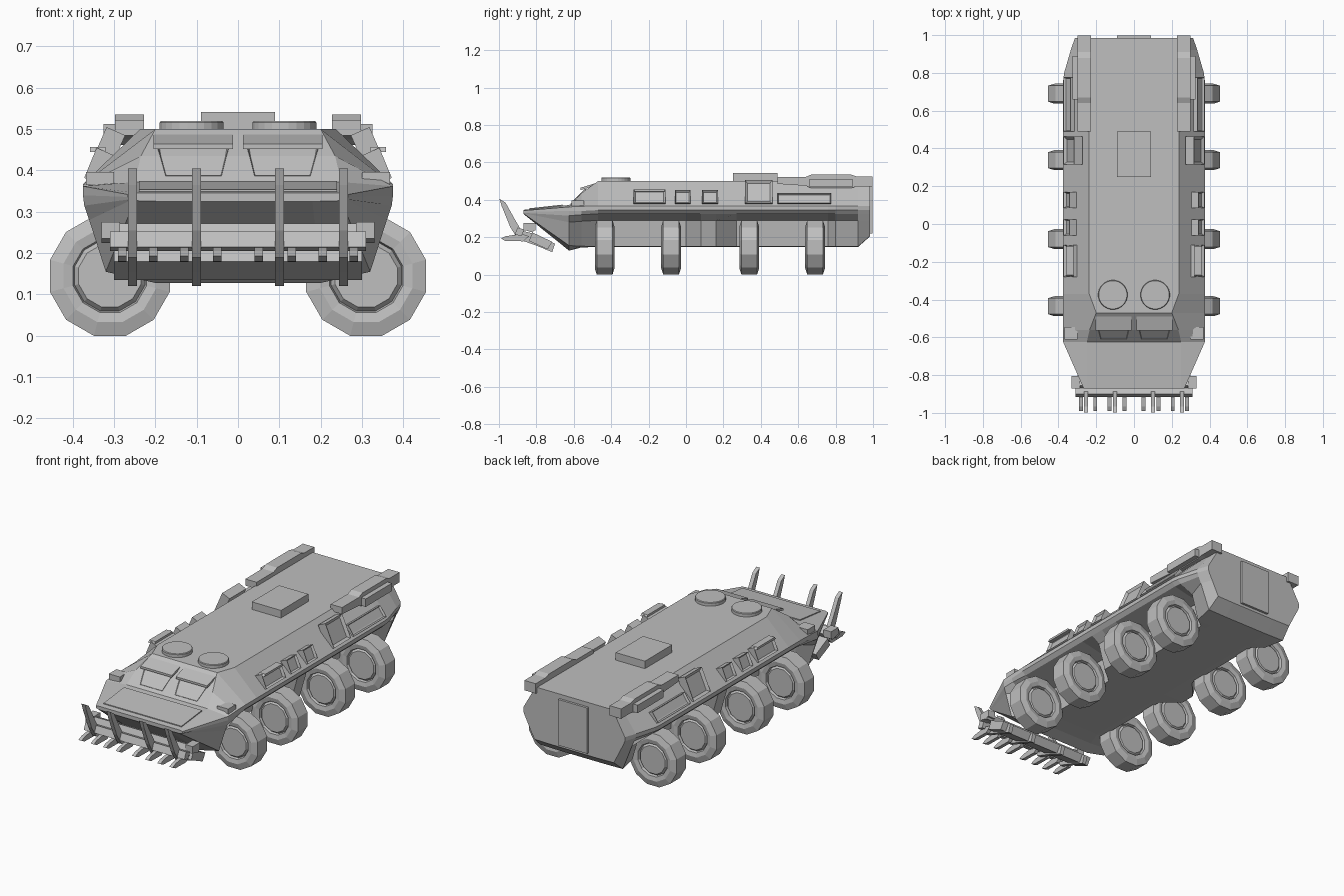
import bpy, bmesh, math
from mathutils import Vector

cube = bpy.data.objects.get("Cube")
if cube:
    bpy.data.objects.remove(cube, do_unlink=True)

GREY = (0.52, 0.52, 0.52, 1.0)
mat = bpy.data.materials.new("armour_grey")
mat.use_nodes = True
mat.diffuse_color = GREY
bsdf = mat.node_tree.nodes["Principled BSDF"]
bsdf.inputs["Base Color"].default_value = GREY
bsdf.inputs["Roughness"].default_value = 0.8


def finish(name, bm, mirror=False):
    bmesh.ops.recalc_face_normals(bm, faces=bm.faces[:])
    me = bpy.data.meshes.new(name)
    bm.to_mesh(me)
    bm.free()
    me.materials.append(mat)
    ob = bpy.data.objects.new(name, me)
    bpy.context.collection.objects.link(ob)
    if mirror:
        ob.modifiers.new("mirror", 'MIRROR').use_mirror_merge = False
    return ob


def loft(bm, rings):
    """Skin closed rings of points and cap both ends."""
    vs = [[bm.verts.new(p) for p in r] for r in rings]
    n = len(vs[0])
    for a, b in zip(vs, vs[1:]):
        for i in range(n):
            j = (i + 1) % n
            bm.faces.new((a[i], a[j], b[j], b[i]))
    bm.faces.new(vs[0])
    bm.faces.new(vs[-1])
    return vs


def prism(name, pts, x0, x1, mirror=False):
    """Side profile of (y, z) points, extruded from x0 to x1."""
    bm = bmesh.new()
    loft(bm, [[(x, y, z) for y, z in pts] for x in (x0, x1)])
    return finish(name, bm, mirror)


def box(name, x0, x1, y0, y1, z0, z1, mirror=False):
    return prism(name, [(y0, z0), (y1, z0), (y1, z1), (y0, z1)], x0, x1, mirror)


def frame(name, quad, back, rim=0.012, recess=0.012):
    """Block whose outer face, given by four corners, has a sunken pane."""
    quad, back = [Vector(q) for q in quad], Vector(back)
    bm = bmesh.new()
    vs = loft(bm, [[q + back for q in quad], quad])
    bmesh.ops.recalc_face_normals(bm, faces=bm.faces[:])
    front = [f for f in bm.faces if all(w in vs[1] for w in f.verts)]
    bmesh.ops.inset_region(bm, faces=front, thickness=rim, depth=0)
    bmesh.ops.translate(bm, verts=front[0].verts[:], vec=back.normalized() * recess)
    return finish(name, bm, True)


def lathe(name, profile, centre, axis, sides):
    """Turn (radius, offset) points about the y or z axis, on both sides."""
    rings = []
    for r, h in profile:
        ring = []
        for i in range(sides):
            a = 2 * math.pi * (i + 0.5) / sides
            c, s = r * math.cos(a), r * math.sin(a)
            ring.append(Vector(centre) + Vector((c, h, s) if axis == 'y' else (c, s, h)))
        rings.append(ring)
    bm = bmesh.new()
    loft(bm, rings)
    return finish(name, bm, True)


# Hull: (y, half profile from keel to roof edge); the tub narrows at the wheels
belt = [(0.355, 0.325), (0.375, 0.345), (0.375, 0.367), (0.237, 0.50)]
tub = [(0.14, 0.148), (0.175, 0.15), (0.19, 0.29)]
bulge = [(0.14, 0.148), (0.27, 0.15), (0.31, 0.29)]
sections = [
    (-0.87, [(0.18, 0.325), (0.25, 0.327), (0.257, 0.329), (0.264, 0.33),
             (0.267, 0.336), (0.267, 0.342), (0.25, 0.346)]),
    (-0.625, [(0.20, 0.128), (0.32, 0.155), (0.36, 0.28), (0.372, 0.315),
              (0.375, 0.34), (0.375, 0.362), (0.25, 0.372)]),
    (-0.56, [(0.17, 0.145), (0.26, 0.152), (0.29, 0.285), (0.368, 0.32),
             (0.375, 0.34), (0.375, 0.365), (0.235, 0.435)]),
    (-0.47, tub + belt[:3] + [(0.20, 0.50)]),
    (-0.37, tub + belt),
    (0.0, tub + belt),
    (0.08, bulge + belt),
    (0.16, bulge + belt),
    (0.27, tub + belt),
    (0.76, tub + belt),
    (0.80, [(0.14, 0.148), (0.23, 0.15), (0.27, 0.29), (0.35, 0.325),
            (0.37, 0.345), (0.37, 0.367), (0.237, 0.50)]),
    (0.92, [(0.14, 0.148), (0.255, 0.15), (0.31, 0.29), (0.325, 0.325),
            (0.335, 0.345), (0.335, 0.367), (0.237, 0.50)]),
    (0.985, [(0.14, 0.205), (0.245, 0.207), (0.287, 0.29), (0.305, 0.325),
             (0.313, 0.345), (0.313, 0.367), (0.237, 0.50)]),
]
bm = bmesh.new()
loft(bm, [[(x, y, z) for x, z in h] + [(-x, y, z) for x, z in reversed(h)]
          for y, h in sections])
finish("hull", bm)

# Wheels, their discs facing fore and aft
half = [(0.078, 0.046), (0.088, 0.034), (0.092, 0.048), (0.116, 0.0525), (0.15, 0.042)]
wheel = [(r, -h) for r, h in half] + [(r, h) for r, h in reversed(half)]
for i, y in enumerate((-0.435, -0.08, 0.338, 0.69)):
    lathe(f"wheels_{i + 1}", wheel, (0.31, y, 0.145), 'y', 12)

# Roof hatches, turret base, deck plate and rear door
lathe("roof_hatches", [(0.078, -0.01), (0.078, 0.016), (0.075, 0.02)], (0.112, -0.375, 0.5), 'z', 24)
box("turret_base", -0.09, 0.09, 0.25, 0.49, 0.495, 0.542)
prism("deck_plate", [(-0.84, 0.343), (-0.66, 0.362), (-0.66, 0.374), (-0.84, 0.354)], -0.24, 0.24)
box("rear_door", -0.09, 0.09, 0.975, 0.998, 0.22, 0.475)

# Windscreens, wider at the top, under slanted visors
frame("windscreens", [(0.04, -0.612, 0.388), (0.175, -0.612, 0.388), (0.195, -0.54, 0.46), (0.022, -0.54, 0.46)],
      (0, 0.05, -0.04), 0.014, 0.016)
prism("visors", [(-0.565, 0.452), (-0.49, 0.472), (-0.49, 0.487), (-0.565, 0.464)], 0.012, 0.205, True)

# Side windows and panels along the sloping armour: y range, top edge, rim
for name, y0, y1, (x, z), rim in [
        ("long_side_windows", -0.28, -0.11, (0.342, 0.455), 0.013),
        ("front_side_windows", -0.06, 0.025, (0.342, 0.452), 0.011),
        ("middle_side_windows", 0.085, 0.17, (0.342, 0.452), 0.011),
        ("side_hatches", 0.315, 0.462, (0.318, 0.505), 0.02),
        ("rear_side_panels", 0.49, 0.775, (0.335, 0.435), 0.008)]:
    frame(name, [(0.372, y0, 0.382), (0.372, y1, 0.382), (x, y1, z), (x, y0, z)], (-0.045, 0, -0.02), rim)

# Visor lips over the long side windows
prism("side_window_lips", [(-0.28, 0.445), (-0.11, 0.445), (-0.12, 0.457), (-0.27, 0.457)], 0.32, 0.358, True)

# Stowage rails on the rear roof edges
prism("roof_rails", [(0.49, 0.485), (0.64, 0.475), (0.67, 0.462), (0.88, 0.462), (0.91, 0.47), (0.997, 0.47),
                     (0.997, 0.525), (0.91, 0.525), (0.88, 0.535), (0.67, 0.535), (0.64, 0.522), (0.49, 0.522)],
      0.228, 0.298, True)
box("rail_pods", 0.29, 0.325, 0.66, 0.89, 0.468, 0.512, True)

# Headlamp blocks
box("headlamps", 0.30, 0.368, -0.612, -0.545, 0.365, 0.396, True)

# Plough: curved blades, cross beams, teeth and end brackets
blade = [(-0.998, 0.405), (-0.965, 0.385), (-0.915, 0.295), (-0.88, 0.235), (-0.80, 0.215), (-0.70, 0.165),
         (-0.715, 0.12), (-0.80, 0.155), (-0.90, 0.19), (-0.94, 0.255), (-0.985, 0.365)]
for name, x in (("inner_plough_blades", 0.10), ("outer_plough_blades", 0.255)):
    prism(name, blade, x - 0.011, x + 0.011, True)
prism("front_beam", [(-0.915, 0.215), (-0.88, 0.205), (-0.865, 0.24), (-0.90, 0.252)], -0.31, 0.31)
prism("upper_beam", [(-0.87, 0.24), (-0.82, 0.225), (-0.805, 0.25), (-0.855, 0.272)], -0.33, 0.33)
prism("lower_beam", [(-0.84, 0.18), (-0.74, 0.135), (-0.715, 0.175), (-0.82, 0.225)], -0.30, 0.30)
for i, x in enumerate((0.05, 0.13, 0.205, 0.28)):
    prism(f"plough_teeth_{i + 1}", [(-0.99, 0.193), (-0.965, 0.18), (-0.87, 0.178), (-0.84, 0.205), (-0.88, 0.218),
                                    (-0.965, 0.205)], x - 0.01, x + 0.01, True)
box("plough_brackets", 0.285, 0.33, -0.87, -0.805, 0.235, 0.275, True)
